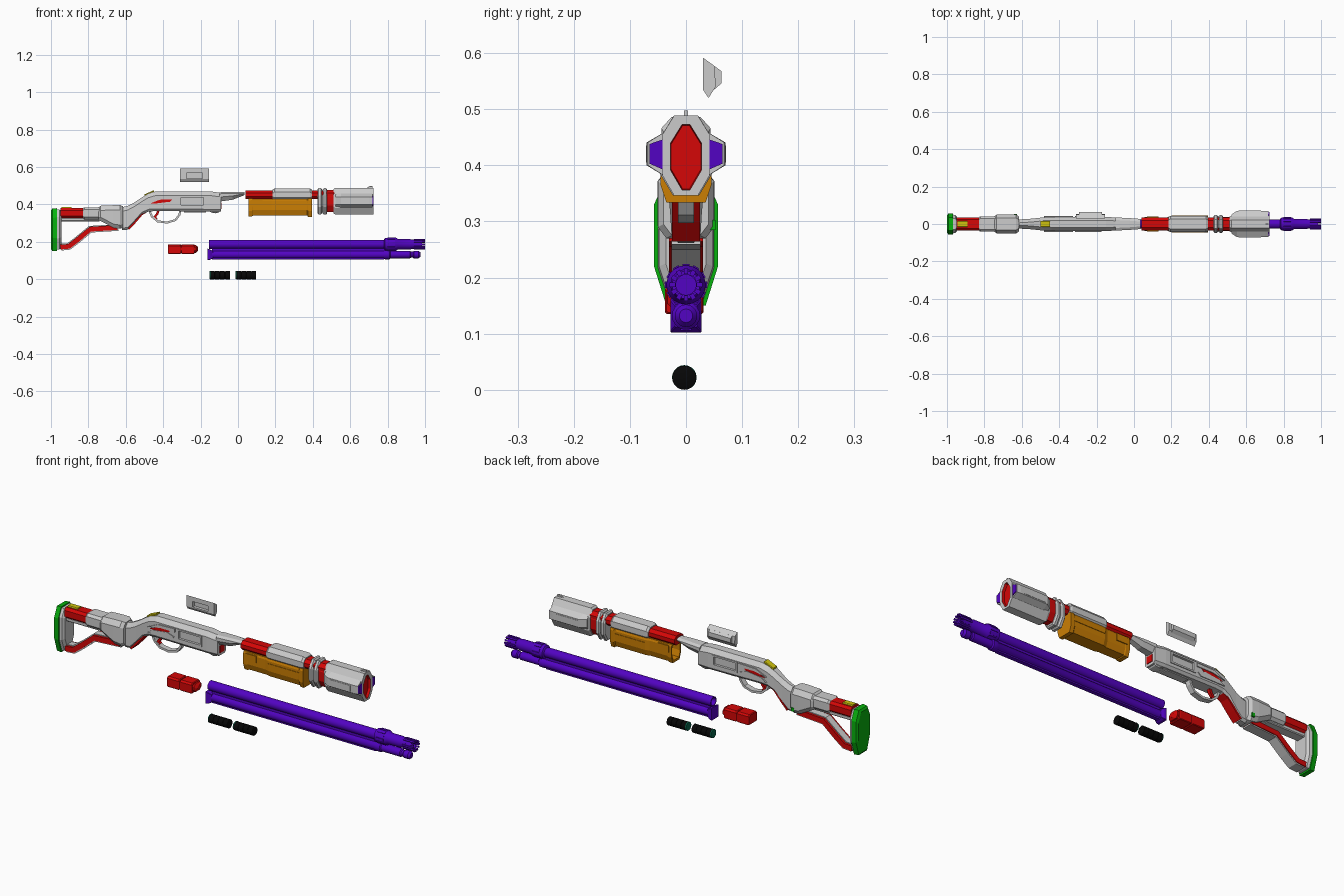
import bpy, bmesh, math
from mathutils import Vector

default_cube = bpy.data.objects.get("Cube")
if default_cube:
    bpy.data.objects.remove(default_cube, do_unlink=True)


def material(name, red, green, blue):
    mat = bpy.data.materials.new(name)
    mat.use_nodes = True
    color = (red, green, blue, 1)
    mat.diffuse_color = color
    shader = mat.node_tree.nodes["Principled BSDF"]
    shader.inputs["Base Color"].default_value = color
    shader.inputs["Roughness"].default_value = .6
    return mat


GREY = material("light grey", .6, .6, .6)
RED = material("red", .66, .002, .002)
PURPLE = material("purple", .085, .001, .54)
ORANGE = material("orange", .6, .21, .001)
GREEN = material("green", .002, .44, .004)
YELLOW = material("yellow", .62, .54, .004)
BLACK = material("black", .002, .002, .002)
TEAL = material("dark teal", .002, .13, .07)


def finish(name, bm, *mats, smooth=False, bevel=0):
    bmesh.ops.recalc_face_normals(bm, faces=bm.faces)
    mesh = bpy.data.meshes.new(name)
    bm.to_mesh(mesh)
    bm.free()
    for mat in mats:
        mesh.materials.append(mat)
    obj = bpy.data.objects.new(name, mesh)
    bpy.context.collection.objects.link(obj)
    if bevel:
        mod = obj.modifiers.new("Bevel", "BEVEL")
        mod.width, mod.segments = bevel, 1
    if smooth:
        bpy.ops.object.select_all(action="DESELECT")
        obj.select_set(True)
        bpy.context.view_layer.objects.active = obj
        bpy.ops.object.shade_smooth_by_angle(angle=math.radians(35))
    return obj


def skin(name, rings, *mats, accents=(), **options):
    """Join matching rings of points and cap both ends; accent segments use the second material."""
    bm = bmesh.new()
    loops = [[bm.verts.new(p) for p in ring] for ring in rings]
    for i, (a, b) in enumerate(zip(loops, loops[1:])):
        for j in range(len(a)):
            k = (j + 1) % len(a)
            face = bm.faces.new((a[j], a[k], b[k], b[j]))
            face.material_index = int(i in accents)
    for i, loop in ((0, loops[0]), (len(loops), loops[-1])):
        bm.faces.new(loop).material_index = int(i in accents)
    return finish(name, bm, *mats, **options)


def loft(name, stations, *mats, top=(.012, .012), bottom=(.012, .012), y=0, **options):
    """Chamfered sections along x, each given as x, half width, bottom and top."""
    rings = []
    for x, w, low, high in stations:
        half = (high - low) * .49
        (ty, tz), (by, bz) = [(min(cy, w * .9), min(cz, half)) for cy, cz in (top, bottom)]
        side = [(w - by, low), (w, low + bz), (w, high - tz), (w - ty, high)]
        outline = side + [(-a, z) for a, z in reversed(side)]
        rings.append([(x, y + a, z) for a, z in outline])
    return skin(name, rings, *mats, **options)


def lathe(name, profile, z, *mats, y=0, sides=20, **options):
    rings = [[(x, y + r * math.cos(math.tau * i / sides), z + r * math.sin(math.tau * i / sides))
              for i in range(sides)] for x, r in profile]
    return skin(name, rings, *mats, smooth=True, **options)


def slab(name, outline, y0, y1, mat, bevel=0):
    """Side outline in x and z, thickened along y."""
    rings = [[(x, y, z) for x, z in outline] for y in (y0, y1)]
    return skin(name, rings, mat, bevel=bevel)


def box(name, x0, x1, y0, y1, z0, z1, mat, bevel=0):
    return slab(name, [(x0, z0), (x1, z0), (x1, z1), (x0, z1)], y0, y1, mat, bevel)


def strip(name, path, thick, half_width, mat):
    """Ribbon that follows a path in x and z."""
    pts = [Vector(p) for p in path]
    rings = []
    for i, p in enumerate(pts):
        d = (pts[min(i + 1, len(pts) - 1)] - pts[max(i - 1, 0)]).normalized()
        n = Vector((-d.y, d.x)) * thick / 2
        rings.append([(q.x, w, q.y) for q, w in
                      ((p + n, half_width), (p + n, -half_width), (p - n, -half_width), (p - n, half_width))])
    return skin(name, rings, mat)


def carve(obj, cutter):
    cutter.hide_render = cutter.hide_viewport = True
    mod = obj.modifiers.new("Recess", "BOOLEAN")
    mod.object, mod.operation = cutter, "DIFFERENCE"


# Butt and skeleton stock
loft("butt_pad", [(-1, .046, .162, .368), (-.993, .055, .152, .378), (-.968, .057, .15, .38)],
     GREEN, top=(.022, .05), bottom=(.022, .07))
loft("butt_plate", [(-.968, .05, .158, .374), (-.955, .048, .16, .372), (-.945, .036, .165, .368)],
     GREY, top=(.02, .04), bottom=(.02, .06))
loft("stock_tube", [(-.95, .035, .325, .38), (-.82, .035, .325, .38)], RED)
loft("stock_rail", [(-.95, .026, .31, .33), (-.74, .026, .31, .33)], GREY, top=(.004, .004), bottom=(.004, .004))
loft("stock_sleeve", [(-.83, .036, .325, .38), (-.822, .041, .32, .385), (-.735, .041, .32, .385)], GREY)
loft("stock_block", [(-.745, .042, .315, .385), (-.735, .05, .312, .393), (-.665, .051, .275, .396),
                     (-.63, .05, .27, .396), (-.615, .04, .275, .39)], GREY, top=(.018, .025), bottom=(.015, .02))
loft("stock_button", [(-.945, .017, .375, .386), (-.89, .017, .375, .386)], YELLOW,
     top=(.004, .004), bottom=(.004, .004))
box("release_button", -.642, -.626, .04, .053, .285, .303, GREEN)
strut = [(-.95, .172), (-.905, .176), (-.86, .21), (-.79, .268), (-.645, .277)]
strip("lower_strut", strut, .026, .03, RED)
strip("lower_strut_cover", [(x + .006, z - .014) for x, z in strut], .008, .026, GREY)
strip("upper_strut_cover", [(x - .006, z + .014) for x, z in strut], .006, .018, GREY)

# Grip and receiver
receiver = loft("receiver", [(-.62, .024, .262, .385), (-.59, .026, .265, .392), (-.555, .028, .3, .41),
                             (-.515, .032, .345, .437), (-.48, .036, .362, .458), (-.44, .038, .365, .47),
                             (-.15, .038, .362, .47), (-.09, .034, .362, .462)],
                GREY, top=(.018, .022), bottom=(.01, .012))
loft("receiver_tongue", [(-.1, .035, .415, .465), (-.03, .032, .425, .467), (.035, .027, .45, .467)], GREY,
     top=(.014, .008), bottom=(.016, .03))
slab("receiver_lug", [(-.16, .38), (-.095, .38), (-.1, .358), (-.125, .352), (-.15, .36)], -.026, .026, GREY, .004)
box("receiver_front_plate", -.092, -.087, -.018, .018, .375, .41, RED)
strip("grip_insert", [(-.586, .267), (-.553, .302), (-.515, .346), (-.488, .363)], .009, .025, RED)
loft("safety_button", [(-.5, .017, .444, .454), (-.45, .017, .465, .476)], YELLOW,
     top=(.003, .003), bottom=(.003, .003))
strip("trigger_guard", [(-.475, .37), (-.46, .335), (-.43, .31), (-.38, .303), (-.335, .316), (-.313, .345),
                        (-.308, .37)], .011, .014, GREY)
strip("trigger", [(-.425, .37), (-.432, .35), (-.445, .333), (-.435, .322)], .013, .008, RED)
box("loading_plate", -.29, -.17, -.02, .02, .358, .366, GREY)

for label, s in (("right", -1), ("left", 1)):
    # Ejection port recess with a raised rim
    carve(receiver, box(label + "_port_cutter", -.305, -.185, s * .03, s * .06, .398, .438, GREY))
    for part, x0, x1, z0, z1 in (("top", -.315, -.175, .438, .446), ("bottom", -.315, -.175, .39, .398),
                                 ("rear", -.315, -.305, .398, .438), ("front", -.185, -.175, .398, .438)):
        box(label + "_port_rim_" + part, x0, x1, s * .034, s * .042, z0, z1, GREY)
    # Red flash framed by swept ribs
    slab(label + "_receiver_flash", [(-.47, .405), (-.42, .425), (-.35, .427), (-.37, .408)],
         s * .03, s * .0395, RED)
    slab(label + "_receiver_upper_rib", [(-.48, .412), (-.42, .44), (-.325, .443), (-.325, .426), (-.41, .426)],
         s * .03, s * .043, GREY)
    slab(label + "_receiver_lower_rib", [(-.48, .385), (-.345, .385), (-.33, .4), (-.37, .414), (-.45, .404)],
         s * .03, s * .042, GREY)

# Detached port cover with a raised window, hollow behind
cover = [(.03, .592), (.051, .577), (.053, .54), (.04, .52), (.03, .535)]
panel = skin("port_cover", [[(x, y, z) for y, z in cover] for x in (-.31, -.155)], GREY)
carve(panel, box("port_cover_cutter", -.275, -.19, .02, .045, .54, .568, GREY))
bump = [(.048, .579), (.063, .568), (.063, .546), (.048, .533)]
skin("port_cover_window", [[(x, y, z) for y, z in bump] for x in (-.295, -.17)], GREY)

# Barrel shroud and pump
loft("barrel", [(.04, .036, .428, .475), (.52, .036, .428, .475)], RED, top=(.016, .014), bottom=(.014, .014))
loft("barrel_sleeve", [(.185, .039, .428, .48), (.195, .044, .425, .486), (.385, .044, .425, .486),
                       (.395, .04, .428, .48)], GREY, top=(.018, .02))
loft("pump", [(.12, .03, .352, .42), (.055, .032, .348, .425), (.055, .037, .336, .432), (.075, .037, .336, .432),
              (.08, .036, .34, .43), (.18, .036, .34, .43), (.2, .042, .34, .43), (.37, .042, .34, .43),
              (.375, .045, .334, .432), (.395, .045, .334, .432)],
     ORANGE, top=(.004, .01), bottom=(.01, .03))
for s in (-1, 1):
    box("pump_rib", .2, .375, s * .038, s * .0445, .395, .408, ORANGE)
    box("pump_lug", .07, .13, s * .03, s * .041, .39, .425, ORANGE)

# Collar and muzzle housing
for i, x in enumerate((.425, .453)):
    loft("collar_ring_" + "ab"[i], [(x, .042, .352, .48), (x + .006, .047, .346, .487), (x + .018, .047, .346, .487),
                                    (x + .024, .042, .352, .48)], GREY, top=(.024, .04), bottom=(.024, .04))
collar_options = dict(top=(.02, .035), bottom=(.02, .035))
loft("collar_band", [(.43, .039, .358, .478), (.47, .039, .358, .478)], GREY, **collar_options)
loft("collar_core", [(.465, .038, .36, .478), (.52, .038, .36, .478)], RED, **collar_options)
loft("muzzle_housing", [(.51, .04, .353, .482), (.52, .042, .346, .489), (.725, .042, .346, .489),
                        (.725, .028, .356, .473), (.712, .027, .358, .471)],
     GREY, RED, accents=(3, 5), top=(.021, .034), bottom=(.021, .036))
loft("front_sight", [(.69, .004, .48, .49), (.705, .004, .48, .498), (.72, .004, .48, .498)], GREY,
     top=(.001, .001), bottom=(.001, .001))
for label, s in (("right", -1), ("left", 1)):
    rings = [[(x, s * .034, .462), (x, s * y, .441), (x, s * y, .4), (x, s * .034, .378)]
             for x, y in ((.52, .05), (.55, .07), (.7, .07), (.72, .068))]
    skin(label + "_muzzle_flank", rings, GREY)
    plate = [[(x, s * .042, .446), (x, s * .065, .438), (x, s * .065, .403), (x, s * .042, .393)]
             for x in (.715, .724)]
    skin(label + "_flank_inlay", plate, PURPLE)
    box(label + "_flank_ledge", .56, .68, s * .065, s * .0715, .405, .435, GREY)

# Detached barrel and magazine tube
lathe("inner_barrel", [(-.1, .017), (-.155, .019), (-.155, .024), (.78, .024), (.785, .033), (.8, .035), (.845, .035),
                       (.855, .028), (.92, .028), (.93, .025), (.985, .025), (.985, .018), (.95, .018)],
      .187, PURPLE)
for i in range(12):
    lug = box("barrel_ring_lug", .8, .84, -.006, .006, .03, .037, PURPLE)
    tooth = box("barrel_crown_tooth", .94, 1, -.004, .004, .019, .029, PURPLE)
    for part in (lug, tooth):
        part.location.z = .187
        part.rotation_euler.x = math.tau * i / 12
lathe("magazine_tube", [(-.15, .022), (.78, .022), (.785, .025), (.81, .025), (.815, .02), (.92, .02), (.925, .016),
                        (.935, .016), (.94, .02), (.965, .02), (.975, .012)], .132, PURPLE)
box("tube_upper_rail", -.14, .8, -.008, .008, .15, .168, PURPLE)
box("tube_lower_rail", -.14, .78, -.01, .01, .106, .116, PURPLE)
loft("tube_end_bracket", [(-.162, .028, .102, .164), (-.15, .027, .104, .16), (-.135, .02, .112, .152)], PURPLE,
     top=(.002, .002), bottom=(.002, .002))

# Detached carrier
for label, x0, x1 in (("rear", -.375, -.305), ("front", -.303, -.233)):
    loft(label + "_carrier", [(x0, .032, .138, .184), (x0 + .004, .034, .135, .187), (x1 - .004, .034, .135, .187),
                              (x1, .032, .138, .184)], RED, y=-.003, top=(.008, .008), bottom=(.003, .003))
loft("carrier_core", [(-.37, .03, .141, .182), (-.225, .03, .141, .182), (-.215, .016, .15, .174)], RED, y=-.003)

# Loose shells with ribbed bodies and a rim
for label, start in (("rear", -.15), ("front", -.01)):
    profile = []
    for i in range(4):
        x = start + i * .027
        profile += [(x, .02), (x + .001, .0215), (x + .025, .0215), (x + .026, .02)]
    lathe(label + "_shell", profile, .0215, BLACK, y=-.003)
    lathe(label + "_shell_rim", [(start - .003, .021), (start + .002, .022)], .022, TEAL, y=-.003)
